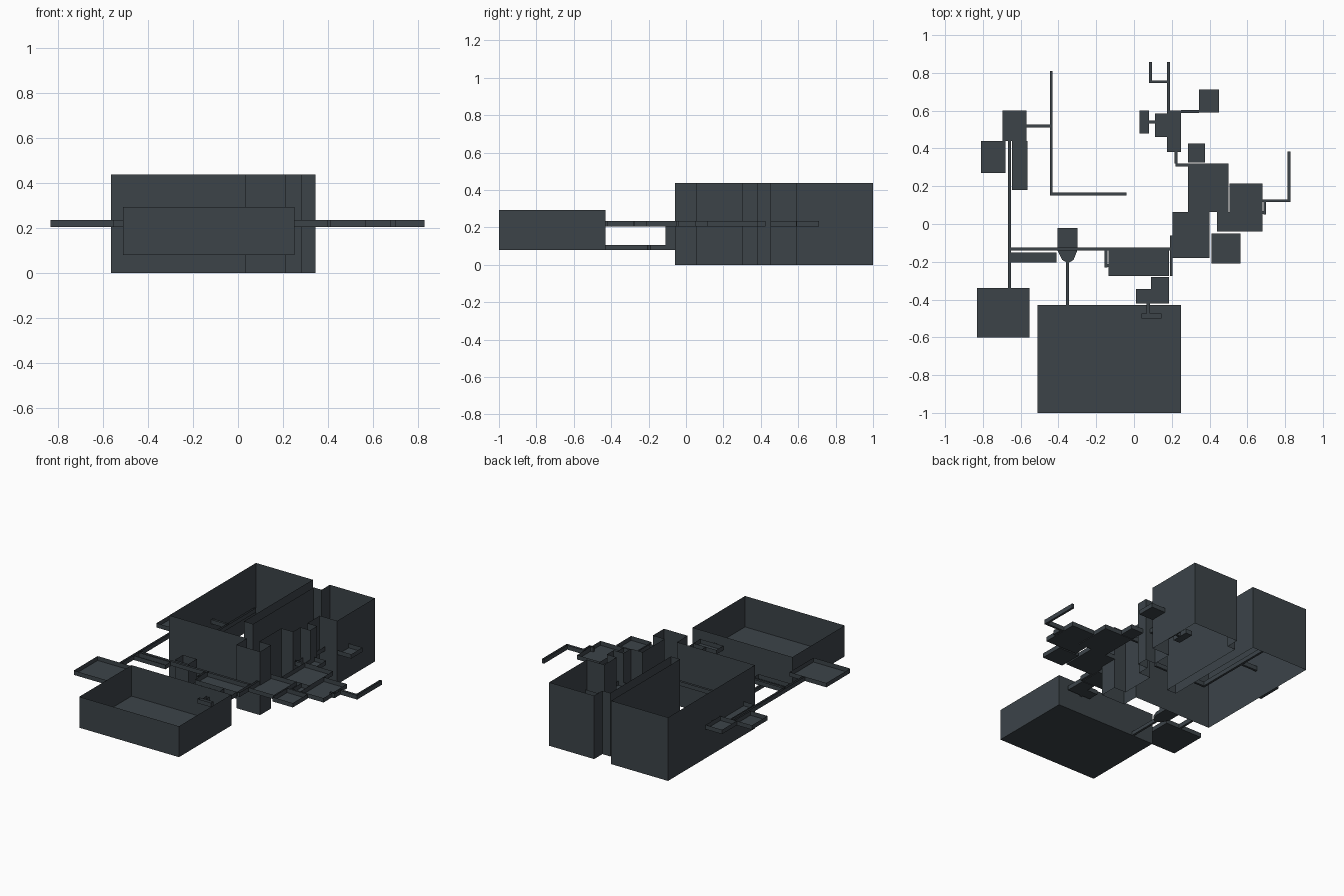
import bpy, bmesh

mat = bpy.data.materials.new("dark_slate")
mat.diffuse_color = (0.045, 0.057, 0.066, 1)


def shell(name, outline, z0, z1, floor=True):
    """Thin-sheet room: walls round an outline, open on top, optional floor."""
    bm = bmesh.new()
    low = [bm.verts.new((x, y, z0)) for x, y in outline]
    top = [bm.verts.new((x, y, z1)) for x, y in outline]
    n = len(outline)
    for i in range(n):
        j = (i + 1) % n
        bm.faces.new((low[i], low[j], top[j], top[i]))
    if floor:
        bm.faces.new(low[::-1])
    me = bpy.data.meshes.new(name)
    bm.to_mesh(me)
    bm.free()
    ob = bpy.data.objects.new(name, me)
    bpy.context.collection.objects.link(ob)
    me.materials.append(mat)
    return ob


def tray(name, x0, x1, y0, y1, z0=0.205, z1=0.235):
    return shell(name, [(x0, y0), (x1, y0), (x1, y1), (x0, y1)], z0, z1)


W = 0.0075  # half width of a corridor


def hall_x(x0, x1, y, z0=0.205, z1=0.235):
    tray("corridor", x0, x1, y - W, y + W, z0, z1)


def hall_y(x, y0, y1, z0=0.205, z1=0.235):
    tray("corridor", x - W, x + W, y0, y1, z0, z1)


# Large sunken hall at the front
tray("front_hall", -0.51, 0.25, -1.0, -0.43, 0.08, 0.293)

# Tall wall ring, open above and below, with a narrow slot at the back
shell("tall_walls", [
    (-0.563, 0.055), (0.03, 0.055), (0.03, -0.06), (0.21, -0.06), (0.21, 0.06),
    (0.12, 0.06), (0.12, 0.30), (0.21, 0.30), (0.21, 0.38), (0.285, 0.38),
    (0.285, 0.455), (0.21, 0.455), (0.21, 0.59), (0.343, 0.59), (0.343, 1.0),
    (0.0, 1.0), (0.0, 0.91), (-0.06, 0.91), (-0.06, 0.25), (-0.13, 0.25),
    (-0.13, 1.0), (-0.563, 1.0)], 0.0, 0.437, floor=False)

# Lift shaft with a funnel mouth and its low corridor to the hall
tray("lift_shaft", -0.405, -0.30, -0.11, -0.02, 0.08, 0.235)
shell("lift_funnel", [(-0.405, -0.14), (-0.38, -0.19), (-0.355, -0.205),
                      (-0.345, -0.205), (-0.32, -0.19), (-0.30, -0.14),
                      (-0.30, -0.11), (-0.405, -0.11)], 0.08, 0.105)
hall_y(-0.352, -0.43, -0.2, 0.08, 0.105)

# Upper-level rooms as shallow open trays
rooms = {
    "left_front_room": (-0.832, -0.552, -0.6, -0.34),
    "left_outer_room": (-0.81, -0.68, 0.27, 0.44),
    "left_back_room": (-0.695, -0.57, 0.44, 0.6),
    "left_inner_room": (-0.645, -0.565, 0.18, 0.44),
    "gallery": (-0.65, -0.41, -0.205, -0.15),
    "central_room": (-0.135, 0.185, -0.275, -0.13),
    "entry_room": (0.09, 0.185, -0.345, -0.28),
    "entry_lobby": (0.01, 0.185, -0.42, -0.345),
    "balcony_stem": (0.065, 0.085, -0.475, -0.42),
    "balcony": (0.04, 0.145, -0.5, -0.475),
    "east_room_low": (0.205, 0.4, -0.18, 0.063),
    "east_room_high": (0.285, 0.5, 0.063, 0.32),
    "east_front_room": (0.41, 0.565, -0.21, -0.05),
    "east_middle_room": (0.44, 0.505, -0.04, 0.063),
    "east_outer_room": (0.505, 0.68, -0.04, 0.215),
    "east_back_closet": (0.285, 0.375, 0.325, 0.425),
    "north_room": (0.175, 0.25, 0.38, 0.6),
    "north_side_room": (0.11, 0.175, 0.46, 0.585),
    "north_closet": (0.03, 0.08, 0.48, 0.6),
    "north_east_room": (0.345, 0.45, 0.59, 0.712),
}
for name, box in rooms.items():
    tray(name, *box)

# Corridors running along x
for x0, x1, y in [(-0.66, 0.19, -0.133), (-0.57, -0.44, 0.518), (-0.44, -0.04, 0.158),
                  (0.68, 0.828, 0.123), (0.66, 0.7, 0.06), (0.22, 0.285, 0.313),
                  (0.08, 0.11, 0.54), (0.25, 0.345, 0.595), (0.08, 0.18, 0.753),
                  (-0.15, -0.135, -0.22)]:
    hall_x(x0, x1, y)

# Corridors running along y
for x, y0, y1 in [(-0.66, -0.34, 0.44), (-0.438, 0.15, 0.81), (-0.148, -0.23, -0.14),
                  (0.197, -0.275, -0.06), (0.82, 0.13, 0.385), (0.692, 0.05, 0.12),
                  (0.223, 0.32, 0.38), (0.183, 0.6, 0.857), (0.088, 0.76, 0.857)]:
    hall_y(x, y0, y1)
